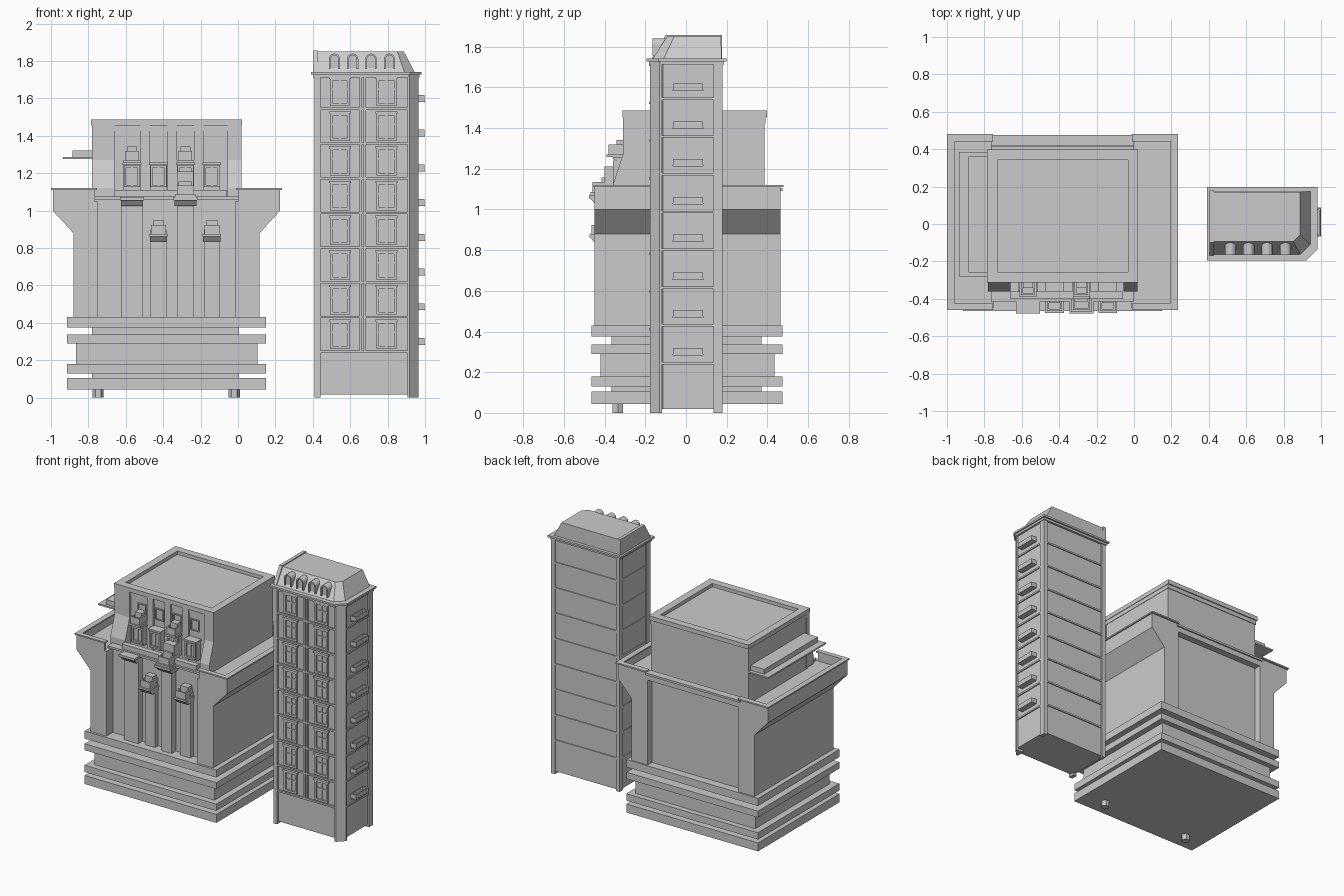
import bpy, bmesh
from math import cos, sin, pi

if "Cube" in bpy.data.objects:
    bpy.data.objects.remove(bpy.data.objects["Cube"])


def loft(a, b):
    """Closed solid between two matching 3D loops."""
    return (a, b)


def prism(pts, axis, lo, hi):
    """Extrude a 2D profile along x (y,z points), y (x,z points) or z (x,y points)."""
    put = {'x': lambda p, t: (t, p[0], p[1]),
           'y': lambda p, t: (p[0], t, p[1]),
           'z': lambda p, t: (p[0], p[1], t)}[axis]
    return loft([put(p, lo) for p in pts], [put(p, hi) for p in pts])


def box(x0, x1, y0, y1, z0, z1):
    return prism([(x0, y0), (x1, y0), (x1, y1), (x0, y1)], 'z', z0, z1)


def ring(x0, x1, y0, y1, z0, z1, w):
    """Four walls of thickness w, open in the middle."""
    return [box(x0, x1, y0, y0 + w, z0, z1), box(x0, x1, y1 - w, y1, z0, z1),
            box(x0, x0 + w, y0 + w, y1 - w, z0, z1), box(x1 - w, x1, y0 + w, y1 - w, z0, z1)]


def frame(x0, x1, z0, z1, y0, y1, w):
    """Window surround facing the front."""
    return [box(x0, x0 + w, y0, y1, z0, z1), box(x1 - w, x1, y0, y1, z0, z1),
            box(x0 + w, x1 - w, y0, y1, z0, z0 + w), box(x0 + w, x1 - w, y0, y1, z1 - w, z1)]


def build(name, parts):
    bm = bmesh.new()
    for a, b in parts:
        va, vb = [bm.verts.new(p) for p in a], [bm.verts.new(p) for p in b]
        n = len(va)
        bm.faces.new(va)
        bm.faces.new(vb[::-1])
        for i in range(n):
            j = (i + 1) % n
            bm.faces.new((va[i], vb[i], vb[j], va[j]))
    bmesh.ops.recalc_face_normals(bm, faces=bm.faces)
    me = bpy.data.meshes.new(name)
    bm.to_mesh(me)
    bm.free()
    ob = bpy.data.objects.new(name, me)
    bpy.context.collection.objects.link(ob)
    return ob


# ---------- wide building: feet and stepped base ----------
build("feet", [prism([(x + .03 * cos(i * pi / 3), -.335 + .03 * sin(i * pi / 3)) for i in range(6)],
                     'z', 0, .05) for x in (-.748, -.02)])
build("base_slabs", [box(-.915, .15, -.465, .475, a, b)
                     for a, b in ((.043, .105), (.13, .18), (.29, .337), (.375, .43))])
build("base_necks", [box(-.78, .005, -.365, .37, a, b) for a, b in ((.105, .13), (.337, .375))]
      + [box(-.865, .105, -.42, .435, .18, .29)])

# ---------- wide building: central block and flared wings ----------
build("central_block", [box(-.765, 0, -.375, .415, .43, 1.06)])
mx = lambda x: -.765 - x  # mirror across the building's own centre
profile = [(-.75, .43), (-.88, .43), (-.88, .88), (-.99, 1.0), (-.99, 1.05), (-.75, 1.05)]
for side, f in (("left", lambda x: x), ("right", mx)):
    def sbox(x0, x1, *r):
        a, b = sorted((f(x0), f(x1)))
        return box(a, b, *r)
    build(side + "_wing", [prism([(f(x), z) for x, z in profile], 'y', -.45, .465)])
    build(side + "_wing_parapet", [sbox(-.99, -.97, -.45, .465, 1.05, 1.11),
                                   sbox(-.97, -.765, -.45, -.43, 1.05, 1.11),
                                   sbox(-.97, -.765, .445, .465, 1.05, 1.11)])
    build(side + "_wing_coping", [sbox(-1, -.96, -.46, .48, 1.11, 1.12),
                                  sbox(-.96, -.755, -.46, -.425, 1.11, 1.12),
                                  sbox(-.96, -.755, .44, .48, 1.11, 1.12)])
build("rear_beam", [box(-.765, 0, .415, .465, 1.05, 1.09), box(-.765, 0, .42, .475, 1.09, 1.105)])
build("front_ledge", [box(-.765, 0, -.415, -.3, 1.06, 1.075), box(-.66, -.06, -.40, -.36, 1.075, 1.11)])

# ---------- wide building: upper storey ----------
build("upper_block", [box(-.775, .015, -.295, .385, 1.04, 1.462)])
build("upper_parapet", ring(-.785, .022, -.312, .398, 1.455, 1.487, .055))
build("upper_frieze", ring(-.779, .018, -.302, .39, 1.425, 1.455, .03))
kick = [(-.28, 1.455), (-.31, 1.455), (-.31, 1.27), (-.36, 1.12), (-.36, 1.06), (-.28, 1.06)]
build("kicked_piers", [prism(kick, 'x', a, b) for a, b in ((-.78, -.66), (-.055, .02))])
build("upper_mullions", [box(x - .025, x + .025, -.31, -.28, 1.08, 1.455) for x in (-.495, -.352, -.21)])

# canopy on the left side
build("side_canopy", [box(-.935, -.77, -.28, .385, 1.275, 1.286), box(-.885, -.77, -.26, .36, 1.286, 1.322)])

# pilasters, windows and balconies on the front
bays = (-.567, -.425, -.281, -.14)
build("front_pilasters", [box(x - w, x + w, y, -.36, .43, h) for x, w, y, h in
                          zip(bays, (.058, .042, .042, .042), (-.425, -.41, -.425, -.41),
                              (1.06, .9, 1.06, .9))])


def balcony(x, z, w, y0, y1):
    """Slab with open tray and a small window case behind it."""
    p = [box(x - w, x + w, y0, y1, z, z + .014)]
    p += ring(x - w + .01, x + w - .01, y0 + .01, y1, z + .014, z + .062, .01)
    p += [box(x - w + .02, x + w - .02, (y0 + y1) / 2, y1, z + .014, z + .085)]
    return p


low, high, windows, brackets = [], [], [], []
for i, x in enumerate(bays):
    windows += [box(x - .045, x + .045, -.345, -.28, 1.11, 1.245),
                box(x - .05, x + .05, -.36, -.28, 1.245, 1.257)]
    windows += frame(x - .043, x + .043, 1.125, 1.24, -.358, -.34, .012)
    windows += [box(x - .005, x + .005, -.352, -.34, 1.135, 1.23)]
    windows += frame(x - .035, x + .035, 1.305, 1.39, -.303, -.29, .008)
    if i % 2:
        low += balcony(x, .862, .05, -.475, -.37)
    else:
        high += balcony(x, 1.257, .046, -.39, -.295)
    z, w = (.862, .046) if i % 2 else (1.055, .058)
    brackets += [prism([(-.37, z - .03), (-.445, z - .03), (-.47, z), (-.37, z)], 'x', x - w, x + w)]
    if i % 2 == 0:
        brackets += [box(x - .064, x + .064, -.478, -.36, 1.055, 1.072)]
low += balcony(-.281, 1.072, .056, -.47, -.36) + [box(-.325, -.237, -.4, -.34, 1.08, 1.21)]
build("upper_windows", windows)
build("lower_balconies", low)
build("upper_balconies", high)
build("balcony_brackets", brackets)


# ---------- tower ----------
def plan(x0, x1, y0, y1, c):
    """Rectangle with the front right corner cut off."""
    return [(x0, y0), (x1 - c, y0), (x1, y0 + c), (x1, y1), (x0, y1)]


floors = [.245 + i * .1856 for i in range(9)]
build("tower_body", [prism(plan(.418, .955, -.163, .17, .05), 'z', .018, 1.73)])
build("tower_floor_bands", [prism(plan(.413, .963, -.175, .177, .052), 'z', z - .006, z + .006)
                            for z in floors[:-1]])
build("tower_corner_piers", [box(.41, .44, -.177, -.13, 0, 1.73), box(.41, .44, .14, .18, .01, 1.73),
                             box(.935, .965, .135, .18, 0, 1.73),
                             prism([(.905, -.177), (.918, -.177), (.965, -.13), (.965, -.118), (.905, -.118)],
                                   'z', 0, 1.73)])
build("tower_front_pilasters", [box(.65, .664, -.175, -.15, .245, 1.73), box(.671, .685, -.175, -.15, .245, 1.73)])

wins, trays = [], []
for z in floors[:-1]:
    for x0, x1 in ((.493, .597), (.74, .848)):
        xm = (x0 + x1) / 2
        wins += frame(x0, x1, z + .014, z + .165, -.176, -.16, .014)
        wins += [box(xm - .005, xm + .005, -.17, -.16, z + .02, z + .155),
                 box(x0 + .01, x1 - .01, -.17, -.16, z + .1, z + .108),
                 box(x0 - .006, x1 + .006, -.181, -.16, z + .16, z + .172)]
    b = z + .037
    trays += [box(.95, 1.0, -.067, .087, b, b + .008)] + ring(.95, .998, -.063, .083, b + .008, b + .037, .008)
build("tower_windows", wins)
build("tower_balconies", trays)

# tower roof
build("tower_cornice", [prism(plan(.39, .98, -.195, .198, .06), 'z', 1.728, 1.742),
                        prism(plan(.402, .97, -.183, .186, .055), 'z', 1.712, 1.728)])
bottom = plan(.42, .945, -.165, .175, .055)
top = plan(.42, .887, -.093, .172, .035)
build("mansard_roof", [loft([(x, y, 1.74) for x, y in bottom], [(x, y, 1.85) for x, y in top])])
build("roof_end_wall", [prism([(-.17, 1.74), (.178, 1.74), (.178, 1.857), (-.1, 1.857)], 'x', .404, .428)])


def arch(x, r, z0, z1):
    return [(x + r, z0)] + [(x + r * cos(i * pi / 8), z1 + r * sin(i * pi / 8)) for i in range(9)] + [(x - r, z0)]


hoods, panes = [], []
for x in (.516, .613, .711, .81):
    hoods += [prism(arch(x, .03, 1.757, 1.81) + arch(x, .021, 1.757, 1.81)[::-1], 'y', -.165, -.085)]
    panes += [prism(arch(x, .022, 1.757, 1.81), 'y', -.15, -.085)]
build("dormer_hoods", hoods)
build("dormer_panes", panes)
